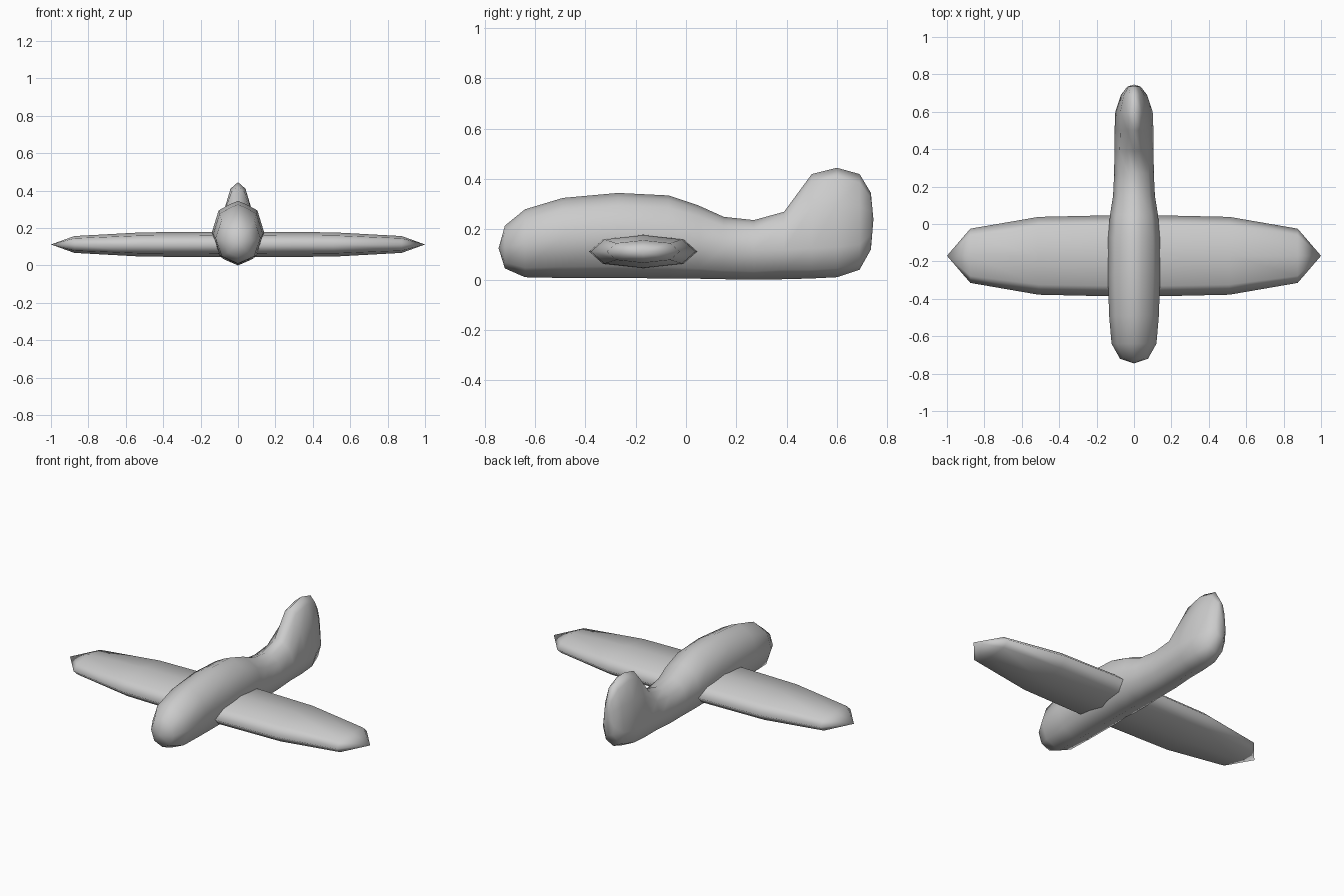
import bpy, bmesh

if "Cube" in bpy.data.objects:
    bpy.data.objects.remove(bpy.data.objects["Cube"])


def loft(name, rings, tip_a, tip_b):
    """Skin closed rings of points and close both ends with a fan to a tip."""
    bm = bmesh.new()
    rows = [[bm.verts.new(p) for p in ring] for ring in rings]
    n = len(rows[0])
    for a, b in zip(rows, rows[1:]):
        for i in range(n):
            j = (i + 1) % n
            bm.faces.new((a[i], a[j], b[j], b[i]))
    for row, tip in ((rows[0], tip_a), (rows[-1], tip_b)):
        t = bm.verts.new(tip)
        for i in range(n):
            bm.faces.new((row[i], row[(i + 1) % n], t))
    bmesh.ops.recalc_face_normals(bm, faces=bm.faces[:])
    me = bpy.data.meshes.new(name)
    bm.to_mesh(me)
    bm.free()
    for p in me.polygons:
        p.use_smooth = True
    ob = bpy.data.objects.new(name, me)
    bpy.context.collection.objects.link(ob)
    return ob


def mirror_ring(y, half):
    """half: (x, z) from bottom centre to top centre; mirrored across x = 0."""
    pts = half + [(-x, z) for x, z in half[-2:0:-1]]
    return [(x, y, z) for x, z in pts]


# Fuselage: y, bottom, top, half width
body = [(-0.72, 0.045, 0.215, 0.075), (-0.64, 0.01, 0.28, 0.12),
        (-0.49, 0.007, 0.325, 0.133), (-0.27, 0.007, 0.345, 0.14),
        (-0.07, 0.005, 0.335, 0.138), (0.05, 0.004, 0.295, 0.128),
        (0.15, 0.002, 0.25, 0.112), (0.27, 0.0, 0.237, 0.106)]
rings = []
for y, zb, zt, w in body:
    m, h = (zb + zt) / 2, (zt - zb) / 2
    rings.append(mirror_ring(y, [(0, zb), (0.72 * w, m - 0.72 * h), (w, m),
                                 (0.74 * w, m + 0.7 * h), (0.3 * w, m + 0.9 * h), (0, zt)]))

# Tail and fin sections: the upper part narrows into the fin
rings += [
    mirror_ring(0.39, [(0, 0.002), (0.075, 0.04), (0.105, 0.12), (0.077, 0.215), (0.033, 0.255), (0, 0.27)]),
    mirror_ring(0.50, [(0, 0.005), (0.075, 0.04), (0.104, 0.125), (0.073, 0.29), (0.036, 0.39), (0, 0.42)]),
    mirror_ring(0.60, [(0, 0.01), (0.072, 0.045), (0.10, 0.13), (0.073, 0.30), (0.04, 0.41), (0, 0.445)]),
    mirror_ring(0.69, [(0, 0.04), (0.05, 0.065), (0.07, 0.14), (0.055, 0.29), (0.03, 0.385), (0, 0.42)]),
    mirror_ring(0.735, [(0, 0.12), (0.025, 0.13), (0.035, 0.18), (0.028, 0.27), (0.016, 0.325), (0, 0.345)]),
]
loft("fuselage_with_fin", rings, (0, -0.745, 0.125), (0, 0.745, 0.24))

# Wing: x, centre y, half chord, half thickness
unit = [(1, 0), (0.74, 0.74), (0, 1), (-0.74, 0.74),
        (-1, 0), (-0.74, -0.74), (0, -1), (0.74, -0.74)]
wing = [(0.875, 0.145, 0.045), (0.51, 0.208, 0.065), (0.15, 0.216, 0.067)]
stations = [(-x, c, t) for x, c, t in wing] + wing[::-1]
loft("wing", [[(x, -0.17 + c * u, 0.112 + t * v) for u, v in unit] for x, c, t in stations],
     (-1, -0.17, 0.112), (1, -0.17, 0.112))
